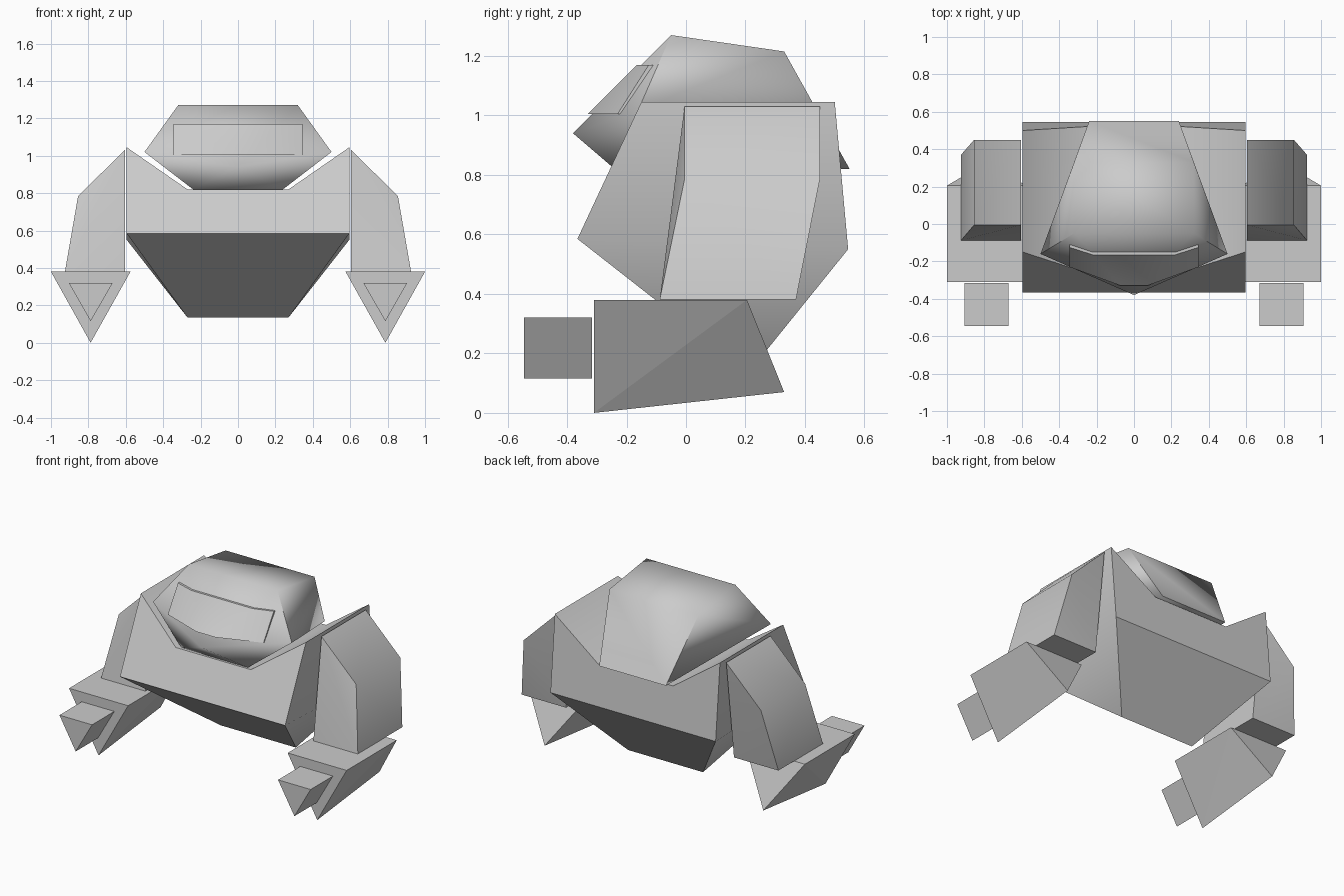
import bpy, bmesh, math

if "Cube" in bpy.data.objects:
    bpy.data.objects.remove(bpy.data.objects["Cube"])


def finish(bm, name, angle=None):
    bmesh.ops.recalc_face_normals(bm, faces=bm.faces)
    mesh = bpy.data.meshes.new(name)
    bm.to_mesh(mesh)
    bm.free()
    ob = bpy.data.objects.new(name, mesh)
    bpy.context.collection.objects.link(ob)
    if angle:
        bpy.ops.object.select_all(action='DESELECT')
        bpy.context.view_layer.objects.active = ob
        ob.select_set(True)
        bpy.ops.object.shade_smooth_by_angle(angle=math.radians(angle))
    return ob


def hull(name, points, angle=None):
    bm = bmesh.new()
    for p in points:
        bm.verts.new(p)
    bmesh.ops.convex_hull(bm, input=bm.verts)
    bmesh.ops.dissolve_limit(bm, angle_limit=math.radians(1.5),
                             verts=bm.verts, edges=bm.edges)
    return finish(bm, name, angle)


def both(points):
    return [(s * x, y, z) for x, y, z in points for s in (1, -1)]


# Head: faceted dome with a pointed snout
hull("head", both([(.32, -.05, 1.27), (.32, .33, 1.215), (.24, .55, .82),
                   (.5, -.16, 1.02), (.24, -.24, .82)]) + [(0, -.38, .94)], 60)

# Visor: band wrapped around the front of the head
bm = bmesh.new()
top = [(-.345, -.125), (-.22, -.165), (.22, -.165), (.345, -.125)]
low = [(-.345, -.23), (-.07, -.33), (.07, -.33), (.345, -.23)]
rows = [[bm.verts.new((x, y + d, z)) for x, y in pts]
        for pts, z, d in ((top, 1.17, 0), (low, 1.005, 0),
                          (low, 1.005, .04), (top, 1.17, .04))]
for a, b in zip(rows, rows[1:] + rows[:1]):
    for i in range(3):
        bm.faces.new((a[i], a[i + 1], b[i + 1], b[i]))
for i in (0, 3):
    bm.faces.new([r[i] for r in rows])
finish(bm, "visor", 30)

# Torso: notched block tapering to a keel underneath
bm = bmesh.new()
outline = [(-.595, 0), (.595, 0), (.595, 2), (.27, 1), (-.27, 1), (-.595, 2)]
front_yz = [(-.365, .585), (-.255, .82), (-.15, 1.045)]
back_yz = [(.545, .55), (.52, .815), (.5, 1.045)]
front, back = [[bm.verts.new((x, *yz[k])) for x, k in outline]
               for yz in (front_yz, back_yz)]
keel = [bm.verts.new((x, .21, .135)) for x in (-.27, .27)]
bm.faces.new(front)
bm.faces.new(back)
for i in range(1, 6):
    j = (i + 1) % 6
    bm.faces.new((front[i], front[j], back[j], back[i]))
for ring in (front, back):
    bm.faces.new((ring[0], ring[1], keel[1], keel[0]))
for i in (0, 1):
    bm.faces.new((front[i], back[i], keel[i]))
finish(bm, "torso", 40)

for side, s in (("right", 1), ("left", -1)):
    # Arm: slanted shoulder, leaning forward toward the hand
    hull(side + "_arm", [(s * x, y, z) for x, z, y0, y1 in (
        (.605, 1.03, -.005, .45), (.855, .785, -.005, .45),
        (.925, .382, -.088, .37), (.605, .382, -.088, .37)) for y in (y0, y1)], 50)
    # Hand: wedge-shaped triangular prism
    hull(side + "_hand", [(s * x, y, .38) for x in (.575, 1) for y in (-.31, .205)]
         + [(s * .788, -.31, .0), (s * .788, .33, .07)])
    # Muzzle: small triangular prism in front of the hand
    hull(side + "_muzzle", [(s * x, y, z) for x, z in
                            ((.67, .32), (.905, .32), (.788, .115))
                            for y in (-.545, -.316)])
